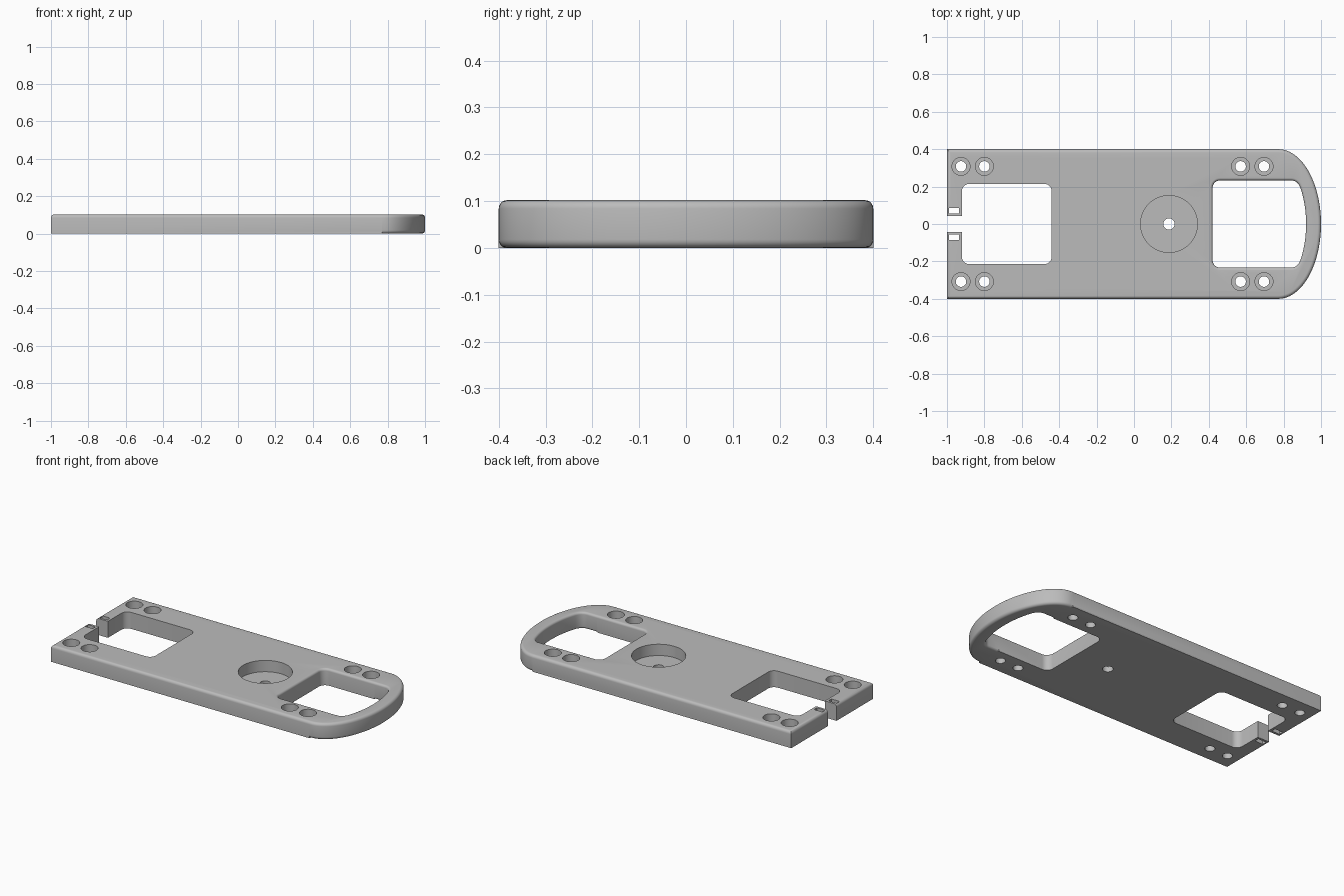
import bpy, bmesh, math

if "Cube" in bpy.data.objects:
    bpy.data.objects.remove(bpy.data.objects["Cube"])

H = 0.102          # plate thickness
STEP = 0.77        # the rounded handle starts here
FILLET = 0.018

grey = bpy.data.materials.new("plain grey")
grey.diffuse_color = (0.5, 0.5, 0.5, 1)
grey.use_nodes = True
grey.node_tree.nodes["Principled BSDF"].inputs["Base Color"].default_value = grey.diffuse_color


def offset(pts, dist):
    """Move each point of a counter-clockwise outline inwards by dist(x)."""
    out = []
    for i, (x, y) in enumerate(pts):
        ax, ay = pts[i - 1]
        bx, by = pts[(i + 1) % len(pts)]
        l1, l2 = math.hypot(x - ax, y - ay), math.hypot(bx - x, by - y)
        n1 = (-(y - ay) / l1, (x - ax) / l1)
        n2 = (-(by - y) / l2, (bx - x) / l2)
        k = dist(x) / max(0.3, 1 + n1[0] * n2[0] + n1[1] * n2[1])
        out.append((x + (n1[0] + n2[0]) * k, y + (n1[1] + n2[1]) * k))
    return out


def loft(name, rings):
    """Solid from a stack of (outline, z) rings."""
    bm = bmesh.new()
    loops = [[bm.verts.new((x, y, z)) for x, y in pts] for pts, z in rings]
    n = len(loops[0])
    for a, b in zip(loops, loops[1:]):
        for i in range(n):
            j = (i + 1) % n
            bm.faces.new((a[i], a[j], b[j], b[i]))
    bm.faces.new(loops[0][::-1])
    bm.faces.new(loops[-1])
    bmesh.ops.recalc_face_normals(bm, faces=bm.faces)
    me = bpy.data.meshes.new(name)
    bm.to_mesh(me)
    bm.free()
    me.materials.append(grey)
    ob = bpy.data.objects.new(name, me)
    bpy.context.collection.objects.link(ob)
    return ob


def fillet_rings(pts, r, sign):
    """Rings rounding the top edge everywhere and the bottom edge on the handle."""
    rings = []
    steps = [math.radians(a) for a in (0, 18, 36, 54, 72, 90)]
    for t in steps:
        d = sign * r * (1 - math.sin(t))
        rings.append((offset(pts, lambda x: d if x > STEP + 0.0005 else 0), r * (1 - math.cos(t))))
    for t in reversed(steps):
        d = sign * r * (1 - math.sin(t))
        rings.append((offset(pts, lambda x: d), H - r * (1 - math.cos(t))))
    return rings


def mirrored(half):
    """Close a lower half outline (y < 0, running left to right) by mirroring."""
    return half + [(x, -y) for x, y in reversed(half) if abs(y) > 1e-6]


def corner(cx, cy, r, a0, a1, n=8):
    return [(cx + r * math.cos(math.radians(a0 + (a1 - a0) * i / n)),
             cy + r * math.sin(math.radians(a0 + (a1 - a0) * i / n))) for i in range(n + 1)]


def circle(cx, cy, r, n=48):
    return corner(cx, cy, r, 0, 360 * (n - 1) / n, n - 1)


def rect(x0, x1, y0, y1):
    return [(x0, y0), (x1, y0), (x1, y1), (x0, y1)]


# Plate with half-elliptical handle end
half = [(-1, -0.4), (STEP, -0.4)]
for i in range(25):
    t = math.pi / 2 * i / 24
    half.append((STEP + 0.001 + 0.229 * math.sin(t), -0.4 * math.cos(t)))
half[-1] = (1.0, 0.0)
plate = loft("mounting_plate", fillet_rings(mirrored(half), FILLET, 1))

cutters = []

# Handle opening, its outer side following the handle curve
half = corner(0.46, -0.193, 0.04, 180, 270) + [(STEP, -0.233), (STEP + 0.001, -0.233)]
for i in range(9):
    t = i / 8
    half.append(((1 - t) ** 2 * 0.84 + 2 * t * (1 - t) * 0.876 + t * t * 0.891,
                 (1 - t) ** 2 * -0.233 + 2 * t * (1 - t) * -0.233 + t * t * -0.19))
for i in range(1, 9):
    y = -0.19 * (1 - i / 8)
    half.append((STEP + 0.15 * math.sqrt(1 - (y / 0.32) ** 2), y))
rings = fillet_rings(mirrored(half), 0.014, -1)
rings = [(rings[0][0], -0.05)] + rings + [(rings[-1][0], H + 0.05)]
cutters.append(loft("handle_opening_cutter", rings))


def cut(name, pts, z0=-0.05):
    cutters.append(loft(name, [(pts, z0), (pts, H + 0.05)]))


# Square opening with its entry gap and the two tie slots
cut("square_opening_cutter", mirrored(corner(-0.88, -0.175, 0.04, 180, 270) + corner(-0.48, -0.175, 0.04, 270, 360)))
cut("entry_gap_cutter", rect(-1.1, -0.9, -0.043, 0.043))
for s in (-1, 1):
    cut("tie_slot_cutter", rect(-0.99, -0.935, s * 0.071 - 0.014, s * 0.071 + 0.014))

# Round recess with centre hole
cut("recess_cutter", circle(0.187, 0, 0.152, 64), H - 0.07)
cut("centre_hole_cutter", circle(0.187, 0, 0.03, 32))

# Counterbored screw holes
for x in (-0.925, -0.8, 0.57, 0.695):
    for y in (-0.308, 0.308):
        cut("counterbore_cutter", circle(x, y, 0.048, 32), H - 0.06)
        cut("screw_hole_cutter", circle(x, y, 0.028, 32))

for c in cutters:
    c.hide_render = True
    c.hide_viewport = True
    m = plate.modifiers.new(c.name, 'BOOLEAN')
    m.operation = 'DIFFERENCE'
    m.solver = 'EXACT'
    m.object = c

# Apply the cuts and remove the cutters
dg = bpy.context.evaluated_depsgraph_get()
mesh = bpy.data.meshes.new_from_object(plate.evaluated_get(dg))
plate.modifiers.clear()
plate.data = mesh
for c in cutters:
    bpy.data.objects.remove(c)

bpy.context.view_layer.objects.active = plate
plate.select_set(True)
bpy.ops.object.shade_smooth_by_angle(angle=math.radians(30))
